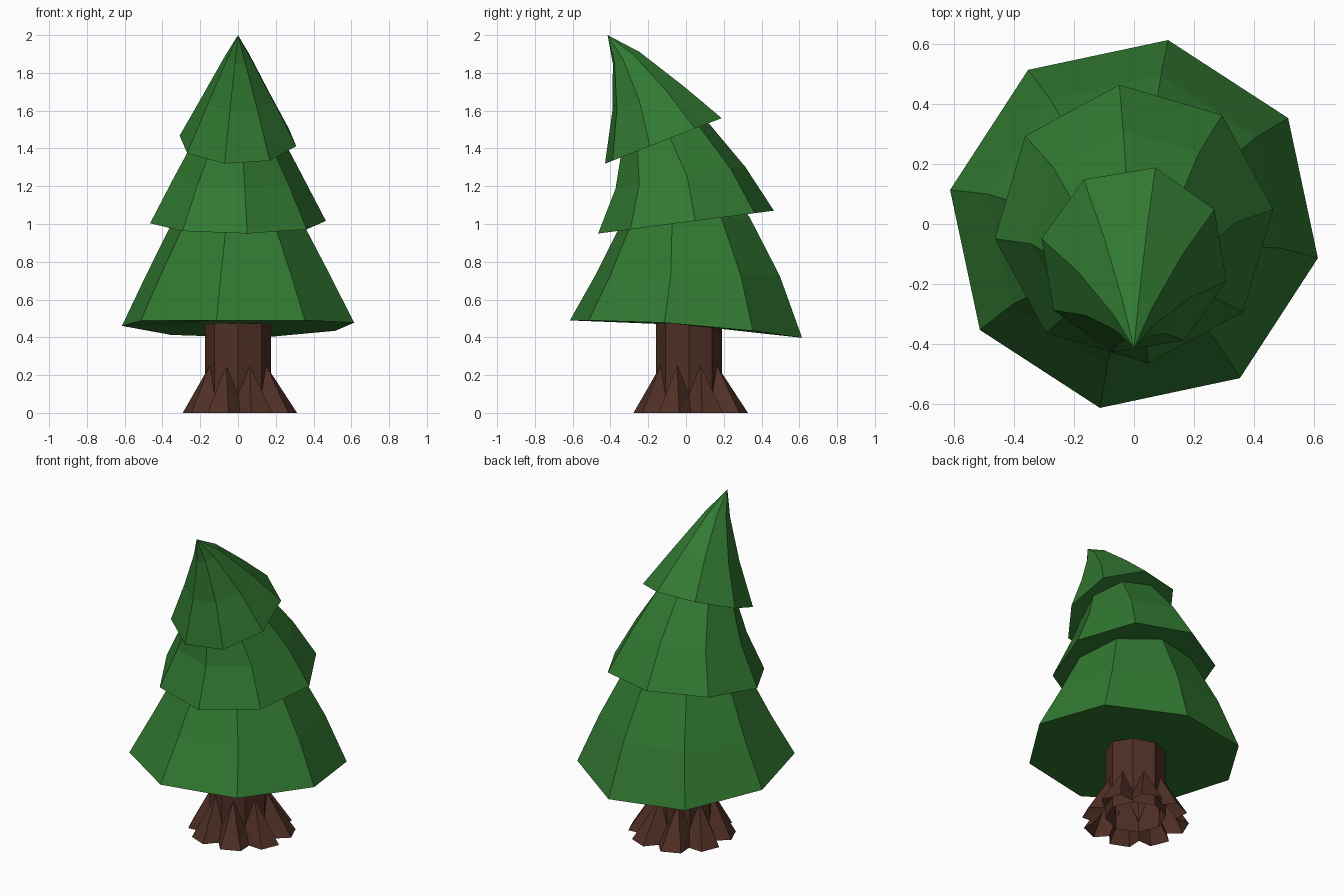
import bpy, math

if "Cube" in bpy.data.objects:
    bpy.data.objects.remove(bpy.data.objects["Cube"])

def material(name, rgb):
    m = bpy.data.materials.new(name)
    m.diffuse_color = (*rgb, 1)
    m.use_nodes = True
    m.node_tree.nodes["Principled BSDF"].inputs["Base Color"].default_value = m.diffuse_color
    return m

green = material("pine green", (0.031, 0.19, 0.031))
brown = material("bark brown", (0.08, 0.029, 0.019))

def add(name, verts, faces, mat):
    me = bpy.data.meshes.new(name)
    me.from_pydata(verts, [], faces)
    me.materials.append(mat)
    ob = bpy.data.objects.new(name, me)
    bpy.context.collection.objects.link(ob)
    return ob

def ring(cy, cz, r, slope, start, droop=0.0):
    """Eight-sided ring, tilted along y, with an optional droop at front and back."""
    pts = []
    for k in range(8):
        a = math.radians(start + 45 * k)
        y = r * math.sin(a)
        pts.append((r * math.cos(a), cy + y, cz + slope * y - droop * y * y))
    return pts

def tier(name, start, rings, apex=None):
    """Curved foliage cone: stacked rings, closed underside, point or cap on top."""
    verts, faces = [], [tuple(range(7, -1, -1))]
    for r in rings:
        verts += ring(r[0], r[1], r[2], r[3], start, *r[4:])
    n = len(rings)
    for i in range(n - 1):
        for k in range(8):
            a, b = i * 8 + k, i * 8 + (k + 1) % 8
            faces.append((a, b, b + 8, a + 8))
    top = (n - 1) * 8
    if apex:
        verts.append(apex)
        faces += [(top + k, top + (k + 1) % 8, n * 8) for k in range(8)]
    else:
        faces.append(tuple(range(top, top + 8)))
    add(name, verts, faces, green)

# foliage: each ring is (centre y, centre z, radius, tilt, droop)
tier("lower_foliage", -10.5, [(0, 0.47, 0.625, -0.075, 0.07), (0.01, 0.73, 0.495, -0.01),
                              (-0.01, 1.01, 0.35, 0.09), (-0.03, 1.2, 0.2, 0.15)])
tier("middle_foliage", 6, [(0, 1.01, 0.468, 0.13), (-0.03, 1.245, 0.345, 0.17),
                           (-0.11, 1.45, 0.235, 0.34), (-0.19, 1.6, 0.12, 0.37)])
tier("top_foliage", -13, [(-0.12, 1.44, 0.317, 0.39), (-0.203, 1.665, 0.192, 0.36),
                          (-0.317, 1.88, 0.072, 0.45)], (0, -0.415, 2.0))

# trunk: open eight-sided tube
tv = ring(0.015, 0.03, 0.175, 0, 0) + ring(0.015, 0.5, 0.175, 0, 0)
add("trunk", tv, [(k, (k + 1) % 8, (k + 1) % 8 + 8, k + 8) for k in range(8)], brown)

# roots: eight wedges flaring from the trunk faces, with valleys between
rv, rf = [], []
for k in range(8):
    a = math.radians(45 * k)
    m = a + math.radians(22.5)
    c, s = math.cos(m), math.sin(m)
    rv += [(0.172 * math.cos(a), 0.015 + 0.172 * math.sin(a), 0.1),            # valley at trunk
           (0.01 + 0.235 * math.cos(a), 0.025 + 0.235 * math.sin(a), 0),       # valley at ground
           (0.162 * c, 0.015 + 0.162 * s, 0.25),                               # peak
           (0.01 + 0.303 * c + 0.06 * s, 0.025 + 0.303 * s - 0.06 * c, 0),     # root corners
           (0.01 + 0.303 * c - 0.06 * s, 0.025 + 0.303 * s + 0.06 * c, 0)]
    i, j = 5 * k, 5 * ((k + 1) % 8)
    rf += [(i + 2, i + 3, i + 4), (i, i + 3, i + 2), (i, i + 1, i + 3),
           (i + 2, i + 4, j), (j, i + 4, j + 1)]
add("roots", rv, rf, brown)
